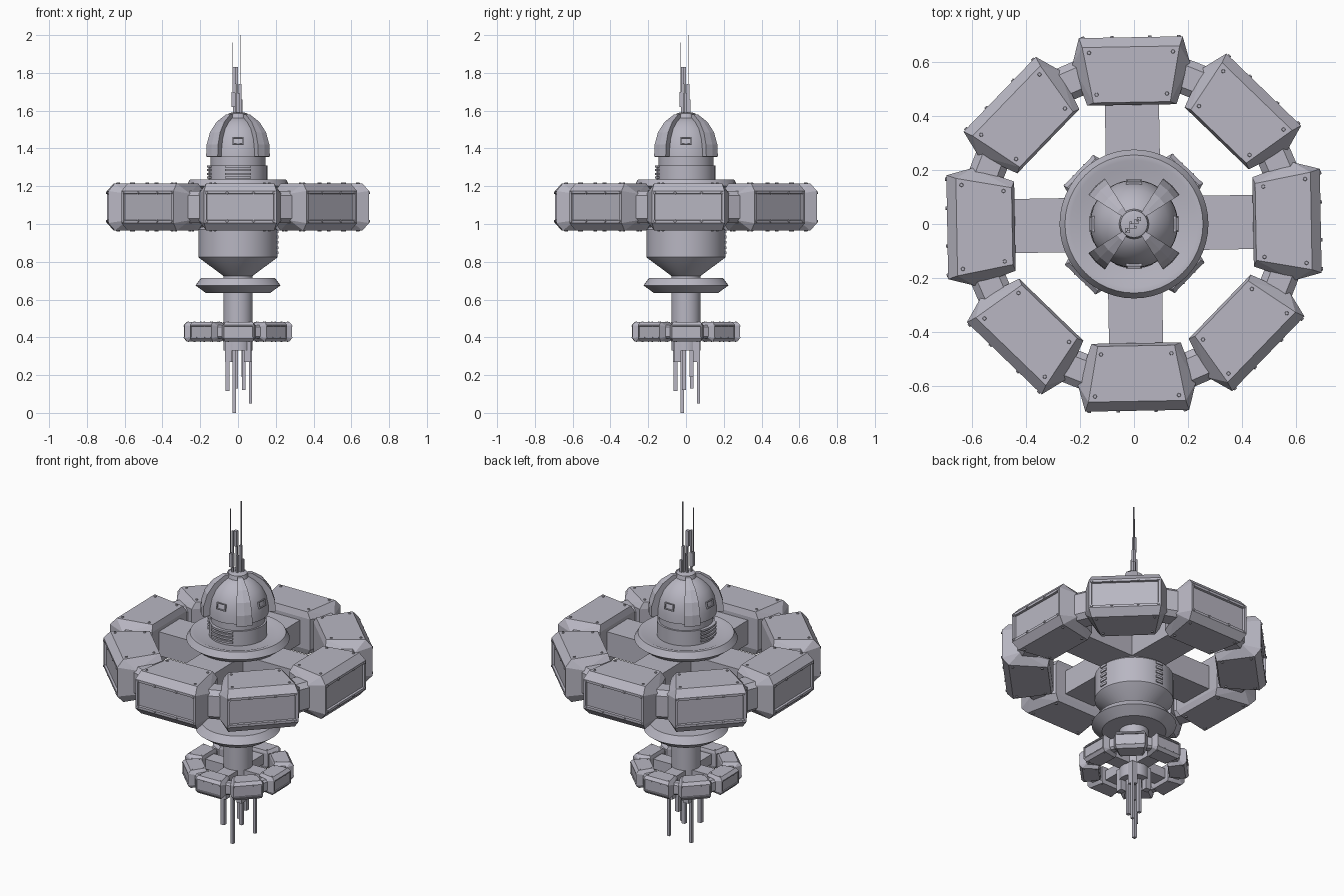
import bpy, bmesh, math
from mathutils import Matrix, Vector

cube = bpy.data.objects.get("Cube")
if cube:
    bpy.data.objects.remove(cube, do_unlink=True)

hull = bpy.data.materials.new("hull_grey")
hull.use_nodes = True
GREY = (0.48, 0.47, 0.54, 1)
hull.diffuse_color = GREY
hull.node_tree.nodes["Principled BSDF"].inputs["Base Color"].default_value = GREY


def finish(name, bm, smooth=False):
    bmesh.ops.recalc_face_normals(bm, faces=bm.faces)
    mesh = bpy.data.meshes.new(name)
    bm.to_mesh(mesh)
    bm.free()
    mesh.materials.append(hull)
    ob = bpy.data.objects.new(name, mesh)
    bpy.context.collection.objects.link(ob)
    if smooth:
        bpy.ops.object.select_all(action='DESELECT')
        ob.select_set(True)
        bpy.context.view_layer.objects.active = ob
        bpy.ops.object.shade_smooth_by_angle(angle=math.radians(32))
    return ob


def lathe(name, profile, steps=48, middle=0, sweep=360, closed=False):
    """Spin an (r, z) profile about z; a partial sweep is centred on middle and capped."""
    bm = bmesh.new()
    verts = [bm.verts.new((r, 0, z)) for r, z in profile]
    pairs = list(zip(verts, verts[1:])) + ([(verts[-1], verts[0])] if closed else [])
    edges = [bm.edges.new(p) for p in pairs]
    start = math.radians(middle - sweep / 2)
    bmesh.ops.rotate(bm, verts=verts, matrix=Matrix.Rotation(start, 3, 'Z'))
    bmesh.ops.spin(bm, geom=verts + edges, axis=(0, 0, 1), cent=(0, 0, 0),
                   angle=math.radians(sweep), steps=steps)
    bmesh.ops.remove_doubles(bm, verts=bm.verts, dist=1e-5)
    if sweep < 360:
        bmesh.ops.holes_fill(bm, edges=[e for e in bm.edges if e.is_boundary])
    return finish(name, bm, smooth=sweep == 360)


def add_box(bm, centre, size, bevel=0):
    m = Matrix.Translation(centre) @ Matrix.Diagonal((*size, 1))
    new = bmesh.ops.create_cube(bm, size=1, matrix=m)["verts"]
    if bevel:
        edges = {e for v in new for e in v.link_edges}
        bmesh.ops.bevel(bm, geom=list(edges), offset=bevel, segments=1, affect='EDGES')


def add_rivet(bm, pos, axis):
    rot = Vector(axis).to_track_quat('Z', 'Y').to_matrix().to_4x4()
    bmesh.ops.create_cone(bm, cap_ends=True, segments=8, radius1=0.008, radius2=0.006,
                          depth=0.008, matrix=Matrix.Translation(pos) @ rot)


def inset_towards_x(bm, width, depth):
    bm.normal_update()
    face = max(bm.faces, key=lambda f: (round(f.normal.x, 2), f.calc_area()))
    bmesh.ops.inset_region(bm, faces=[face], thickness=width, depth=depth)


# Habitat pod, pointing along +x: chamfered hull, recessed outer panel, rivets
def pod_bmesh():
    bm = bmesh.new()
    corners = [(.69, .192, .085), (.655, .18, .125), (.45, .142, .125),
               (.44, .165, .09), (.59, .218, .07)]
    for r, u, h in corners:
        for su in (-1, 1):
            for sz in (-1, 1):
                bm.verts.new((r, u * su, h * sz))
    bmesh.ops.convex_hull(bm, input=bm.verts)
    bmesh.ops.dissolve_limit(bm, angle_limit=0.02, verts=bm.verts, edges=bm.edges)
    bmesh.ops.recalc_face_normals(bm, faces=bm.faces)
    inset_towards_x(bm, 0.02, 0)
    inset_towards_x(bm, 0.003, -0.012)
    for su in (-1, 1):
        for sz in (-1, 1):
            add_rivet(bm, (.635, .155 * su, .126 * sz), (0, 0, sz))
            add_rivet(bm, (.48, .13 * su, .126 * sz), (0, 0, sz))
            for u in (.07, .178):
                add_rivet(bm, (.691, u * su, .075 * sz), (1, 0, 0))
    return bm


def connector_bmesh():
    bm = bmesh.new()
    add_box(bm, (.575, 0, 0), (.13, .12, .17), 0.025)
    return bm


def spoke_bmesh():
    bm = bmesh.new()
    add_box(bm, (.26, 0, 0), (.40, .2, .14))
    return bm


def ring(prefix, z, scale):
    parts = (("pod", pod_bmesh, 8, 0), ("connector", connector_bmesh, 8, 22.5),
             ("spoke", spoke_bmesh, 4, 0))
    for label, build, count, offset in parts:
        for i in range(count):
            bm = build()
            turn = math.radians(1 + offset + 360 * i / count)
            bm.transform(Matrix.Translation((0, 0, z)) @ Matrix.Rotation(turn, 4, 'Z')
                         @ Matrix.Scale(scale, 4))
            finish(f"{prefix}_{label}_{i + 1}", bm)


ring("main_ring", 1.09, 1.0)
ring("lower_ring", 0.43, 0.413)

# Central hull, from the bottom up
lathe("central_column", [(0, .33), (.078, .33), (.078, 1.2), (0, 1.2)])
lathe("lower_flange", [(0, .635), (.17, .635), (.225, .675), (.195, .715), (0, .715)])
lathe("main_body", [(0, .715), (.07, .72), (.205, .82), (.209, .825), (.209, .97),
                    (.195, .985), (0, .985)])
lathe("upper_disc", [(0, 1.165), (.23, 1.165), (.275, 1.2), (.255, 1.235),
                     (.235, 1.235), (.21, 1.225), (0, 1.225)])
lathe("dome_neck", [(0, 1.22), (.155, 1.22), (.155, 1.31), (.145, 1.31),
                    (.145, 1.36), (0, 1.36)])
lathe("dome", [(.14, 1.355), (.163, 1.355), (.161, 1.40), (.15, 1.455), (.126, 1.505),
               (.09, 1.54), (.05, 1.565), (0, 1.57)])
lathe("dome_cap", [(.058, 1.55), (.05, 1.585), (.035, 1.59), (0, 1.59)], 24)

# Vent bands wrapped round the neck and body
for i in range(4):
    z = 1.24 + i * 0.02
    band = [(.15, z), (.165, z), (.165, z + .011), (.15, z + .011)]
    for side in (180, 270):
        lathe("neck_vent", band, 12, side, 50, closed=True)
for i in range(5):
    z = 0.84 + i * 0.028
    band = [(.2, z), (.215, z), (.215, z + .014), (.2, z + .014)]
    for side in (0, 90):
        lathe("body_vent", band, 4, side, 12, closed=True)

# Four ridged ribs over the dome, with a window between each pair
rib = [(.14, 1.358), (.2, 1.358), (.197, 1.42), (.176, 1.485), (.135, 1.54),
       (.075, 1.58), (.045, 1.58), (.045, 1.53), (.11, 1.48)]
for i in range(4):
    lathe(f"dome_rib_{i + 1}", rib, 2, 45 + 90 * i, 25, closed=True)
    bm = bmesh.new()
    add_box(bm, (0, 0, 0), (.02, .058, .038))
    inset_towards_x(bm, 0.007, 0)
    inset_towards_x(bm, 0.001, -0.008)
    bm.transform(Matrix.Rotation(math.radians(90 * i), 4, 'Z')
                 @ Matrix.Translation((.15, 0, 1.44)) @ Matrix.Rotation(-.22, 4, 'Y'))
    finish(f"dome_window_{i + 1}", bm)


def rods(name, table):
    bm = bmesh.new()
    for x, y, low, high, width in table:
        add_box(bm, (x, y, (low + high) / 2), (width, width, high - low))
    finish(name, bm)


# Hanging probes under the column: x, y, bottom, top, width
rods("hanging_probes", [
    (-.02, -.02, 0, .4, .018), (.065, .065, .05, .4, .016), (-.055, -.055, .115, .4, .022),
    (.03, -.01, .12, .4, .02), (-.01, .03, .13, .4, .02), (.03, .03, .19, .4, .022),
    (.05, -.045, .27, .4, .035), (-.045, .05, .27, .4, .035),
    (-.05, -.05, .27, .4, .038), (.055, .055, .27, .4, .036)])

# Antenna cluster on the dome: x, y, bottom, top, width
rods("antennas", [
    (.012, .012, 1.55, 2, .005), (-.028, -.028, 1.65, 1.96, .004),
    (-.02, -.02, 1.55, 1.83, .011), (-.005, -.005, 1.55, 1.8, .01),
    (.01, .01, 1.55, 1.74, .016), (.018, .018, 1.55, 1.66, .014),
    (-.024, -.024, 1.62, 1.7, .02), (-.008, -.008, 1.74, 1.83, .018),
    (.005, -.012, 1.55, 1.69, .01), (-.012, .005, 1.55, 1.69, .01)])
